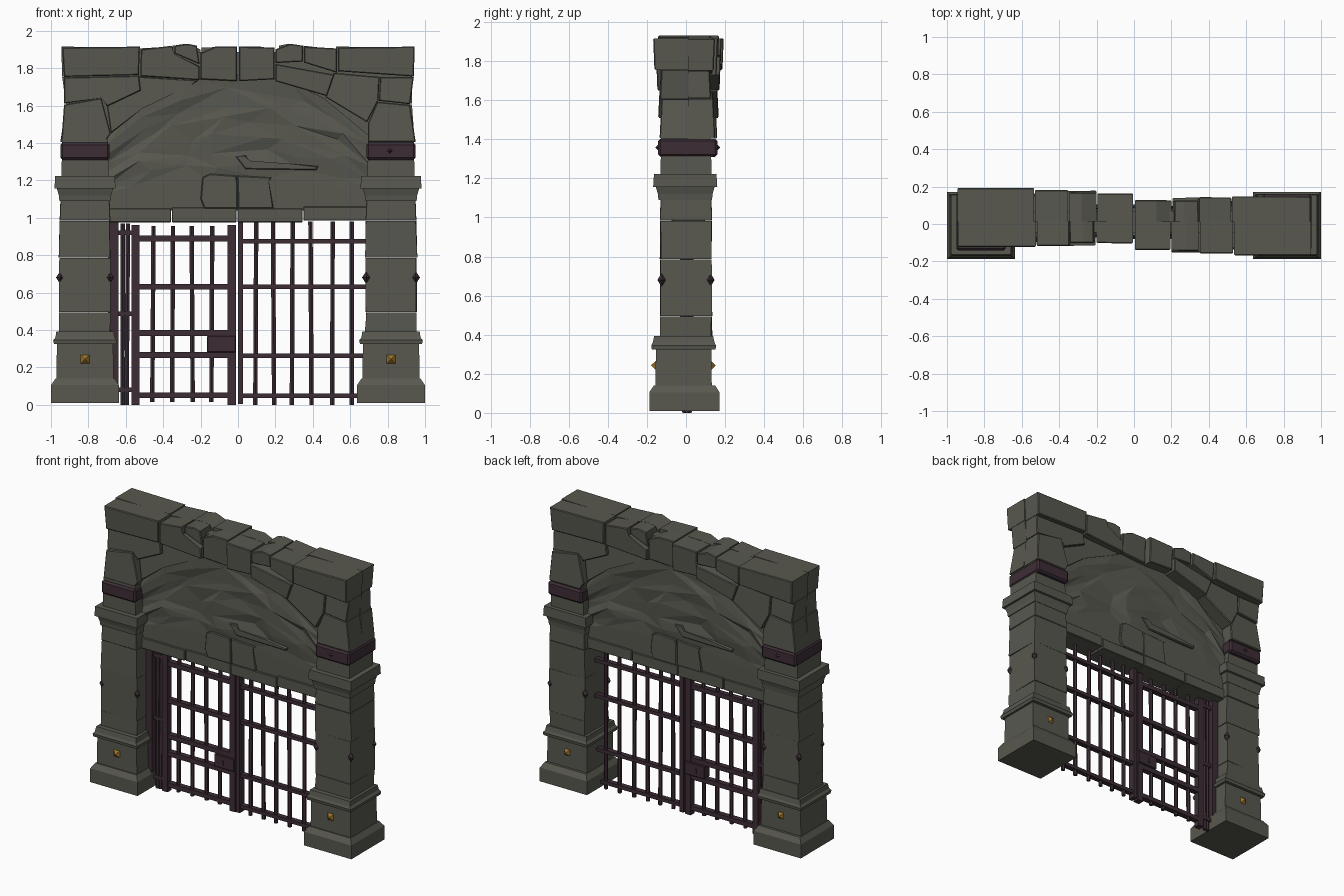
import bpy, bmesh, math, random
from mathutils import Vector

if "Cube" in bpy.data.objects:
    bpy.data.objects.remove(bpy.data.objects["Cube"])

random.seed(4)
MID = 0.0125  # the stonework repeats when turned half way round about this y


def material(name, rgb):
    m = bpy.data.materials.new(name)
    m.diffuse_color = (*rgb, 1)
    m.use_nodes = True
    m.node_tree.nodes["Principled BSDF"].inputs["Base Color"].default_value = m.diffuse_color
    return m


STONE = material("grey stone", (0.098, 0.098, 0.080))
IRON = material("dark purple iron", (0.046, 0.026, 0.036))
GOLD = material("gold stud", (0.34, 0.17, 0.02))


def finish(name, bm, mat, turned=False, recalc=True):
    if recalc:
        bmesh.ops.recalc_face_normals(bm, faces=bm.faces)
    me = bpy.data.meshes.new(name)
    bm.to_mesh(me)
    bm.free()
    me.materials.append(mat)
    ob = bpy.data.objects.new(name, me)
    bpy.context.collection.objects.link(ob)
    if turned:  # same part on the rear, turned 180 degrees
        rear = ob.copy()
        rear.name = name + "_rear"
        rear.rotation_euler.z = math.pi
        rear.location.y = 2 * MID
        bpy.context.collection.objects.link(rear)
    return ob


def stone(name, pts, yf, yb=MID, bev=0.005, turned=True, tilt=0.0):
    """Prism from an (x, z) outline with worn front edges."""
    bm = bmesh.new()
    cz = sum(p[1] for p in pts) / len(pts)
    front = [bm.verts.new((x, yf + tilt * (z - cz), z)) for x, z in pts]
    back = [bm.verts.new((x, yb, z)) for x, z in pts]
    n = len(pts)
    face = bm.faces.new(front)
    bm.faces.new(back[::-1])
    for i in range(n):
        bm.faces.new((front[i], back[i], back[(i + 1) % n], front[(i + 1) % n]))
    bmesh.ops.bevel(bm, geom=list(face.edges), offset=bev, segments=1, affect='EDGES')
    return finish(name, bm, STONE, turned)


def loft(name, cx, sections, mat=STONE, cy=0.0, wobble=0.0, bev=0.0):
    """Stack of rectangles (z, half x, half y)."""
    bm = bmesh.new()
    rings = []
    for z, hx, hy in sections:
        rings.append([bm.verts.new((cx + sx * hx + random.uniform(-wobble, wobble),
                                    cy + sy * hy + random.uniform(-wobble, wobble), z))
                      for sx, sy in ((-1, -1), (1, -1), (1, 1), (-1, 1))])
    bm.faces.new(rings[0][::-1])
    bm.faces.new(rings[-1])
    for a, b in zip(rings, rings[1:]):
        for i in range(4):
            j = (i + 1) % 4
            bm.faces.new((a[i], a[j], b[j], b[i]))
    if bev:
        bmesh.ops.bevel(bm, geom=bm.edges[:], offset=bev, segments=1, affect='EDGES')
    return finish(name, bm, mat)


def box(name, x0, x1, z0, z1, y0, y1, mat=IRON, bev=0.0):
    hx, hy = (x1 - x0) / 2, (y1 - y0) / 2
    return loft(name, (x0 + x1) / 2, [(z0, hx, hy), (z1, hx, hy)], mat, (y0 + y1) / 2, bev=bev)


def stud(name, loc, ring, depth, mat):
    """Eight sided pointed stud; ring holds (x, z) offsets of its four side corners."""
    bm = bmesh.new()
    loop = [bm.verts.new((loc[0] + x, loc[1], loc[2] + z)) for x, z in ring]
    for s in (-1, 1):
        tip = bm.verts.new((loc[0], loc[1] + s * depth, loc[2]))
        for i in range(4):
            bm.faces.new((loop[i], loop[(i + 1) % 4], tip))
    return finish(name, bm, mat)


def diamond(r, rz):
    return ((r, 0), (0, rz), (-r, 0), (0, -rz))


def square(r):
    return ((r, r), (-r, r), (-r, -r), (r, -r))


def bar(name, x, z0, z1, r=0.0135, y=0.005):
    """Six sided upright, slightly crooked."""
    bm = bmesh.new()
    bmesh.ops.create_cone(bm, cap_ends=True, segments=6, radius1=r, radius2=r, depth=z1 - z0)
    dx = random.uniform(-0.004, 0.004)
    for v in bm.verts:
        v.co += Vector((x + (dx if v.co.z > 0 else -dx), y, (z0 + z1) / 2))
    return finish(name, bm, IRON)


# Pillars
for side, s in (("left", -1), ("right", 1)):
    c = 0.818 * s
    loft(side + "_plinth", c, [(0.01, 0.181, 0.18), (0.105, 0.181, 0.18), (0.14, 0.158, 0.157)], cy=-0.008)
    loft(side + "_pedestal", c, [(0.13, 0.153, 0.144), (0.34, 0.150, 0.142)], cy=-0.012)
    loft(side + "_lower_moulding", c, [(0.325, 0.166, 0.163), (0.345, 0.170, 0.166),
                                       (0.36, 0.158, 0.158), (0.393, 0.153, 0.151)], cy=-0.012)
    for k, (a, b) in enumerate(((0.39, 0.493), (0.495, 0.786), (0.787, 0.982))):
        loft(side + "_shaft_stone_%d" % k, c, [(a, 0.137, 0.131), (b, 0.134, 0.13)], wobble=0.004)
    loft(side + "_neck", c, [(0.984, 0.136, 0.134), (1.105, 0.131, 0.13)], bev=0.003)
    loft(side + "_capital", c, [(1.09, 0.137, 0.137), (1.12, 0.14, 0.14), (1.155, 0.15, 0.15),
                                (1.157, 0.163, 0.164), (1.222, 0.160, 0.160)], cy=-0.004)
    loft(side + "_cap_stone", c, [(1.215, 0.126, 0.13), (1.42, 0.122, 0.128)])
    box(side + "_iron_band", c - 0.131, c + 0.131, 1.31, 1.402, -0.143, 0.16, IRON, 0.012)
    for y in (-0.155, 0.129):
        stud(side + "_pedestal_stud", (c, y, 0.243), square(0.023), 0.024, GOLD)
    for sx in (-1, 1):
        for sy in (-1, 1):
            stud(side + "_corner_stud", (c + sx * 0.132, sy * 0.124, 0.68), diamond(0.023, 0.035), 0.023, IRON)
stud("right_band_stud", (0.812, -0.143, 1.358), diamond(0.015, 0.015), 0.015, IRON)
stud("left_band_stud_rear", (-0.812, 0.16, 1.358), diamond(0.015, 0.015), 0.015, IRON)

# Crown stones along the top
crown = [
    (-0.12, [(-.94, 1.91), (-.525, 1.915), (-.53, 1.763), (-.93, 1.753)]),
    (-0.115, [(-.519, 1.90), (-.35, 1.92), (-.343, 1.87), (-.205, 1.81), (-.205, 1.735), (-.522, 1.757)]),
    (-0.10, [(-.34, 1.92), (-.27, 1.93), (-.22, 1.92), (-.205, 1.82), (-.34, 1.878)]),
    (-0.10, [(-.2, 1.88), (-.12, 1.915), (-.005, 1.915), (-.005, 1.73), (-.2, 1.74)]),
    (-0.135, [(.005, 1.915), (.195, 1.91), (.195, 1.74), (.005, 1.73)]),
    (-0.142, [(.2, 1.90), (.28, 1.93), (.347, 1.92), (.347, 1.835), (.2, 1.827)]),
    (-0.150, [(.2, 1.822), (.515, 1.765), (.475, 1.65), (.2, 1.73)]),
    (-0.155, [(.352, 1.915), (.53, 1.905), (.528, 1.775), (.352, 1.83)]),
    (-0.165, [(.535, 1.91), (.945, 1.915), (.94, 1.755), (.535, 1.783)]),
]
for y, pts in crown:
    stone("crown_stone", pts, y, tilt=-0.04)

# Stones at the shoulders of the arch
shoulders = [
    (-0.10, [(-.93, 1.75), (-.53, 1.76), (-.52, 1.68), (-.70, 1.595), (-.73, 1.645), (-.93, 1.61)]),
    (-0.08, [(-.53, 1.755), (-.21, 1.735), (-.25, 1.71), (-.52, 1.585), (-.68, 1.45), (-.70, 1.595)]),
    (-0.12, [(-.93, 1.605), (-.73, 1.64), (-.68, 1.45), (-.71, 1.405), (-.945, 1.405)]),
    (-0.135, [(.51, 1.775), (.757, 1.753), (.75, 1.625), (.69, 1.51), (.467, 1.645)]),
    (-0.13, [(.76, 1.753), (.94, 1.753), (.92, 1.607), (.753, 1.625)]),
    (-0.13, [(.745, 1.62), (.92, 1.603), (.95, 1.405), (.695, 1.405), (.695, 1.505)]),
]
for y, pts in shoulders:
    stone("shoulder_stone", pts, y, tilt=0.05)

# Solid core behind the joints
box("arch_core", -0.90, 0.90, 1.38, 1.885, -0.045, 0.07, STONE)

# Rough infill wall under the arch
NX, NZ = 7, 9
bm = bmesh.new()
grid = []
for j in range(NZ + 1):
    row = []
    for i in range(NX + 1):
        x, t = -0.70 + 1.4 * i / NX, j / NZ
        if 0 < i < NX:
            x += random.uniform(-0.07, 0.07)
        z = 1.04 + (1.77 - 0.31 * (abs(x) / 0.68) ** 2.2 - 1.04) * t
        y = -0.062
        if 0 < j < NZ:
            z += random.uniform(-0.02, 0.02)
        if j > 2:
            y += random.uniform(-0.014, 0.012)
        row.append(bm.verts.new((x, y, z)))
    grid.append(row)
for j in range(NZ):
    for i in range(NX):
        a, b, c, d = grid[j][i], grid[j][i + 1], grid[j + 1][i + 1], grid[j + 1][i]
        for tri in (((a, b, c), (a, c, d)) if random.random() < 0.5 else ((a, b, d), (b, c, d))):
            bm.faces.new(tri)
finish("infill_wall", bm, STONE, True, recalc=False)

# Raised stones over the lintel
stone("key_stone_left", [(-.19, 1.215), (-.15, 1.235), (-.01, 1.225), (-.002, 1.18),
                         (-.002, 1.05), (-.18, 1.05), (-.2, 1.10)], -0.078)
stone("key_stone_right", [(-.002, 1.225), (.18, 1.215), (.16, 1.19), (.19, 1.05), (0, 1.05)], -0.074)
stone("wedge_stone", [(-.015, 1.33), (.04, 1.335), (.06, 1.30), (.27, 1.29), (.43, 1.275),
                      (.42, 1.255), (.04, 1.26)], -0.080)

# Lintel
for k, (a, b, z0, z1) in enumerate(((-.69, -.357, .975, 1.05), (-.353, -.008, .975, 1.055),
                                    (-.004, .345, .975, 1.05), (.349, .69, .985, 1.06))):
    box("lintel_stone_%d" % k, a, b, z0, z1, -0.074 + 0.004 * (k % 2), 0.097, STONE, 0.004)

# Left gate leaf with its hinge post
box("hinge_post", -0.695, -0.638, 0.015, 0.98, -0.03, 0.038)
for x in (-0.617, -0.592):
    bar("hinge_rod", x, 0.0, 0.97)
for z in (0.92, 0.487, 0.08):
    box("hinge_link", -0.65, -0.54, z - 0.013, z + 0.013, -0.012, 0.022)
for x0, x1 in ((-0.57, -0.527), (-0.055, -0.010)):
    box("leaf_stile", x0, x1, 0.0, 0.96, -0.017, 0.027)
for z, h in ((0.888, 0.016), (0.63, 0.015), (0.385, 0.016), (0.265, 0.016), (0.05, 0.015)):
    box("leaf_rail", -0.565, -0.015, z - h, z + h, -0.014, 0.024)
for x in (-0.455, -0.35, -0.245, -0.14):
    bar("leaf_bar", x, 0.015, 0.955)
box("lock_case", -0.165, -0.012, 0.28, 0.368, -0.025, 0.035, IRON, 0.004)
box("lock_bolt", -0.105, -0.092, 0.305, 0.335, -0.031, 0.04)

# Fixed right grille
box("grille_post", 0.0, 0.027, 0.005, 0.975, -0.02, 0.03)
for z in (0.875, 0.63, 0.262, 0.047):
    box("grille_rail", 0.01, 0.70, z - 0.012, z + 0.012, -0.013, 0.023)
for x in (0.095, 0.19, 0.29, 0.39, 0.505, 0.608):
    bar("grille_bar", x, 0.0, 0.98)
